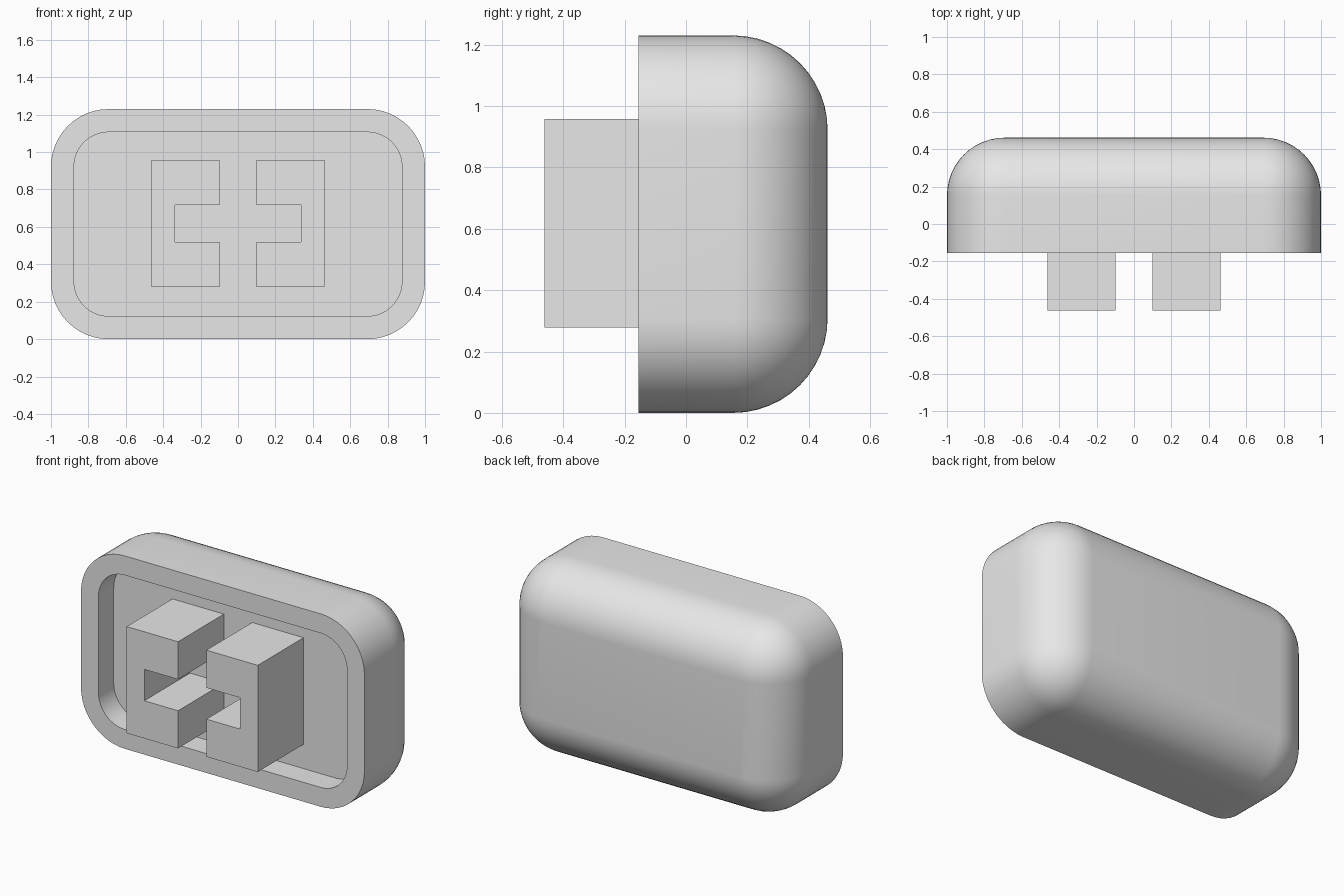
import bpy, bmesh
from math import sin, cos, pi

default = bpy.data.objects.get("Cube")
if default:
    bpy.data.objects.remove(default, do_unlink=True)

R = 0.308                        # corner radius of the housing
CORE_X, CORE_Z = 1 - R, 0.307    # half size of the flat rectangle between corners
MID_Z = CORE_Z + R
FRONT, BACK, FLOOR = -0.154, 0.4615, 0.0
STEPS = 12

grey = bpy.data.materials.new("light_grey")
grey.use_nodes = True
grey.diffuse_color = (0.8, 0.8, 0.8, 1)
grey.node_tree.nodes["Principled BSDF"].inputs["Base Color"].default_value = (0.8, 0.8, 0.8, 1)


def finish(bm, name):
    bmesh.ops.recalc_face_normals(bm, faces=bm.faces)
    mesh = bpy.data.meshes.new(name)
    bm.to_mesh(mesh)
    bm.free()
    mesh.materials.append(grey)
    obj = bpy.data.objects.new(name, mesh)
    bpy.context.collection.objects.link(obj)
    return obj


def rounded_ring(bm, radius, y):
    """Rounded rectangle of vertices facing the front."""
    ring = []
    for quarter, (sx, sz) in enumerate([(1, 1), (-1, 1), (-1, -1), (1, -1)]):
        for i in range(STEPS + 1):
            a = (quarter + i / STEPS) * pi / 2
            ring.append(bm.verts.new((sx * CORE_X + radius * cos(a), y,
                                      MID_Z + sz * CORE_Z + radius * sin(a))))
    return ring


# Housing: recess floor, recess wall, flat rim, side wall, domed back edge
profile = [(0.6 * R, FLOOR), (0.6 * R, FRONT), (R, FRONT)]
for i in range(STEPS + 1):
    t = i / STEPS * pi / 2
    profile.append((R * cos(t), BACK - R + R * sin(t)))

bm = bmesh.new()
rings = [rounded_ring(bm, radius, y) for radius, y in profile]
for a, b in zip(rings, rings[1:]):
    for i in range(len(a)):
        j = (i + 1) % len(a)
        bm.faces.new((a[i], a[j], b[j], b[i]))
bm.faces.new(rings[0])
bm.faces.new(rings[-1])
bmesh.ops.remove_doubles(bm, verts=bm.verts, dist=0.0001)
housing = finish(bm, "housing")
bpy.ops.object.select_all(action='DESELECT')
housing.select_set(True)
bpy.context.view_layer.objects.active = housing
bpy.ops.object.shade_smooth_by_angle()

# Pair of notched prongs standing on the recess floor, open toward the centre
INNER, NOTCH, OUTER = 0.1, 0.338, 0.4625
HALF, GAP = 0.34, 0.1
outline = [(INNER, -HALF), (OUTER, -HALF), (OUTER, HALF), (INNER, HALF),
           (INNER, GAP), (NOTCH, GAP), (NOTCH, -GAP), (INNER, -GAP)]
for name, side in (("left_prong", 1), ("right_prong", -1)):
    bm = bmesh.new()
    face = bm.faces.new([bm.verts.new((side * x, -BACK, MID_Z + z + 0.003)) for x, z in outline])
    grown = bmesh.ops.extrude_face_region(bm, geom=[face], use_keep_orig=True)
    verts = [v for v in grown["geom"] if isinstance(v, bmesh.types.BMVert)]
    bmesh.ops.translate(bm, verts=verts, vec=(0, BACK + FLOOR + 0.01, 0))
    finish(bm, name)
